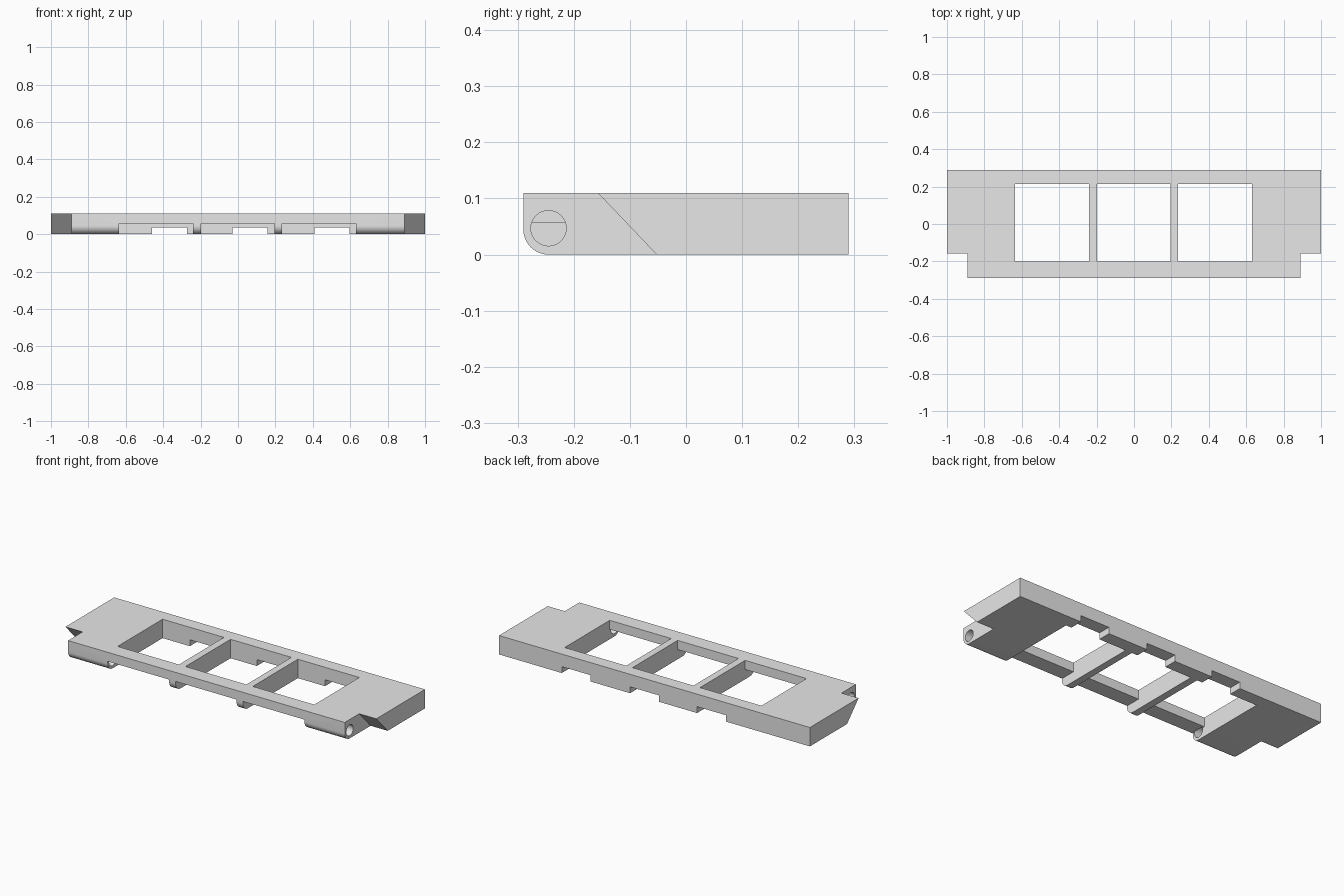
import bpy
import math

default = bpy.data.objects.get("Cube")
if default:
    bpy.data.objects.remove(default, do_unlink=True)

grey = bpy.data.materials.new("light grey")
grey.use_nodes = True
colour = (0.8, 0.8, 0.8, 1)
grey.diffuse_color = colour
grey.node_tree.nodes["Principled BSDF"].inputs["Base Color"].default_value = colour


def prism(name, profile, x0, x1):
    """Extrude a counter-clockwise (y, z) profile along x."""
    n = len(profile)
    verts = [(x, y, z) for x in (x0, x1) for y, z in profile]
    faces = [tuple(reversed(range(n))), tuple(range(n, 2 * n))]
    faces += [(i, (i + 1) % n, (i + 1) % n + n, i + n) for i in range(n)]
    mesh = bpy.data.meshes.new(name)
    mesh.from_pydata(verts, [], faces)
    mesh.materials.append(grey)
    obj = bpy.data.objects.new(name, mesh)
    bpy.context.collection.objects.link(obj)
    return obj


def arc(cy, cz, r, start, end, steps):
    angles = [start + (end - start) * i / steps for i in range(steps + 1)]
    return [(cy + r * math.cos(a), cz + r * math.sin(a)) for a in angles]


HINGE_Y, HINGE_Z = -0.245, 0.047
HEIGHT, HALF_DEPTH = 0.11, 0.29

# Main plate with a rounded lower front edge
profile = arc(HINGE_Y, 0.045, 0.045, math.pi, 1.5 * math.pi, 12)
profile += [(HALF_DEPTH, 0), (HALF_DEPTH, HEIGHT), (-HALF_DEPTH, HEIGHT)]
plate = prism("frame_plate", profile, -1, 1)
cutters = []

# Three windows, each with an undercut through the front rail
window = [(-0.4, -0.1), (0.214, -0.1), (0.214, 0.3),
          (-0.2, 0.3), (-0.2, 0.057), (-0.4, 0.057)]
for x0, x1 in ((-0.635, -0.24), (-0.198, 0.194), (0.235, 0.631)):
    cutters.append(prism("window_cutter", window, x0, x1))

# Notches under the back rail
notch = [(0.1, -0.1), (0.4, -0.1), (0.4, 0.037), (0.1, 0.037)]
for x in (-0.367, 0.064, 0.503):
    cutters.append(prism("notch_cutter", notch, x - 0.093, x + 0.093))

# Slanted front corners and hinge bores at both ends
corner = [(-0.4, -0.1), (0.043, -0.1), (-0.243, 0.2), (-0.4, 0.2)]
bore = arc(HINGE_Y, HINGE_Z, 0.0315, 0, 2 * math.pi, 32)[:-1]
for side in (-1, 1):
    for name, shape, inner in (("corner_cutter", corner, 0.89),
                               ("bore_cutter", bore, 0.628)):
        x0, x1 = sorted((side * inner, side * 1.1))
        cutters.append(prism(name, shape, x0, x1))

# Cut the plate and discard the cutters
bpy.context.view_layer.objects.active = plate
for cutter in cutters:
    cutter.hide_render = True
    mod = plate.modifiers.new("cut", "BOOLEAN")
    mod.operation = "DIFFERENCE"
    mod.solver = "EXACT"
    mod.object = cutter
    bpy.ops.object.modifier_apply(modifier=mod.name)
    bpy.data.objects.remove(cutter, do_unlink=True)

bpy.ops.object.select_all(action="DESELECT")
plate.select_set(True)
bpy.ops.object.shade_smooth_by_angle(angle=math.radians(30))
